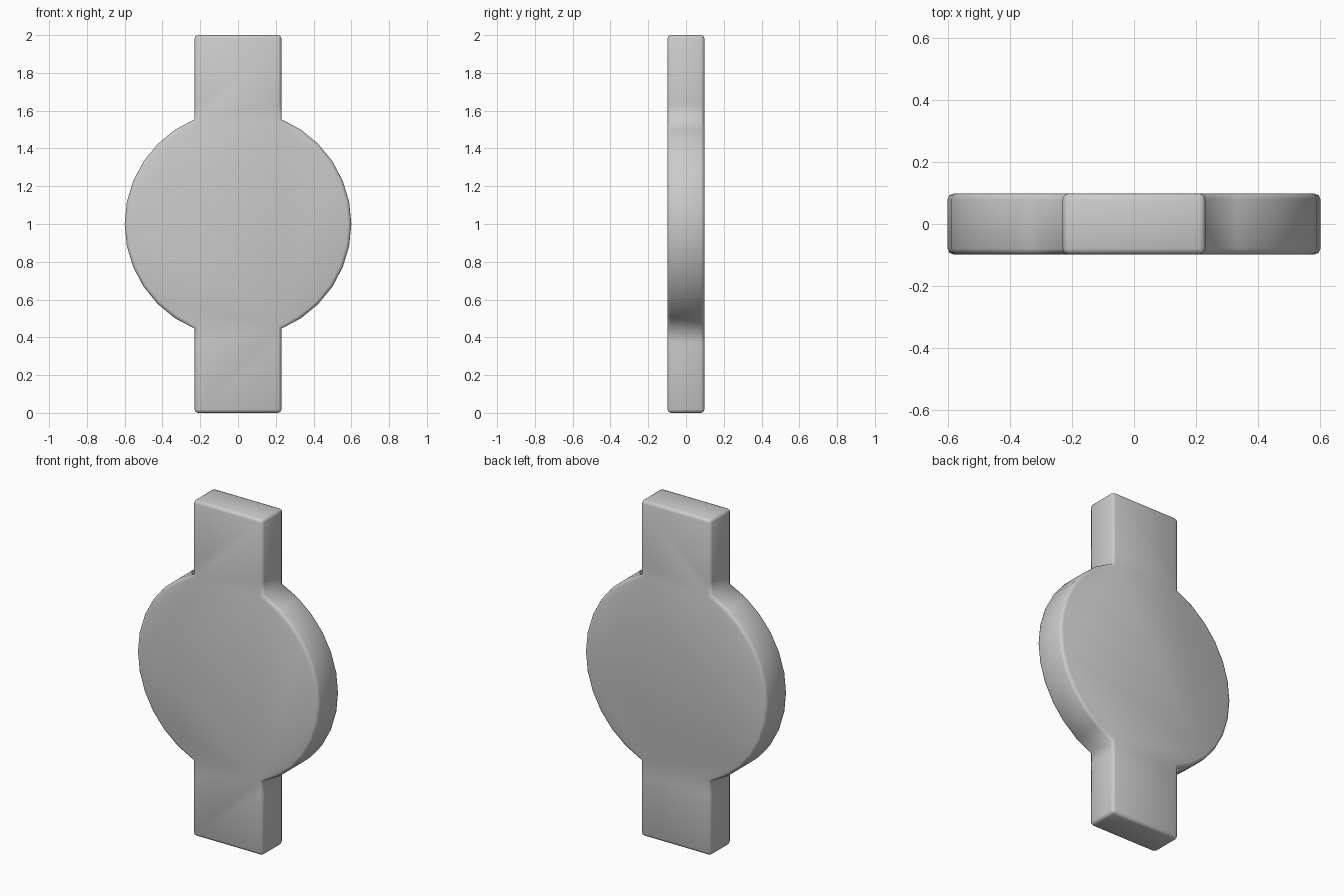
import bpy, bmesh, math

if "Cube" in bpy.data.objects:
    bpy.data.objects.remove(bpy.data.objects["Cube"])

R, HALF_T, SIDES = 0.6, 0.0975, 32
STRAP = R * math.sin(math.radians(22.5))   # strap meets the disc on a rim corner

# Quarter of the outline: right disc edge up to the strap's top corner
quarter = [(R * math.cos(2 * math.pi * i / SIDES), R * math.sin(2 * math.pi * i / SIDES))
           for i in range(7)]
quarter += [(STRAP, 0.63), (STRAP, 1.0)]

# Mirror the quarter into the full closed outline
right = [(x, -z) for x, z in reversed(quarter[1:])] + quarter
outline = right + [(-x, z) for x, z in reversed(right)]

# Extrude the outline through the thickness
bm = bmesh.new()
verts = [bm.verts.new((x, -HALF_T, z + 1.0)) for x, z in outline]
face = bm.faces.new(verts)
ext = bmesh.ops.extrude_face_region(bm, geom=[face])
bmesh.ops.translate(bm, vec=(0, 2 * HALF_T, 0),
                    verts=[g for g in ext["geom"] if isinstance(g, bmesh.types.BMVert)])
bmesh.ops.recalc_face_normals(bm, faces=bm.faces)


# Round the front and back rims and the strap's end corners
def is_rim(e):
    a, b = e.verts
    across = abs(a.co.y - b.co.y) > 0.01
    return not across or abs(a.co.z - 1.0) > 0.99


bmesh.ops.bevel(bm, geom=[e for e in bm.edges if is_rim(e)], offset=0.018,
                offset_type='OFFSET', segments=2, profile=0.5, affect='EDGES',
                clamp_overlap=True)
for f in bm.faces:
    f.smooth = True

mesh = bpy.data.meshes.new("disc_with_straps")
bm.to_mesh(mesh)
bm.free()
obj = bpy.data.objects.new("disc_with_straps", mesh)
bpy.context.collection.objects.link(obj)
